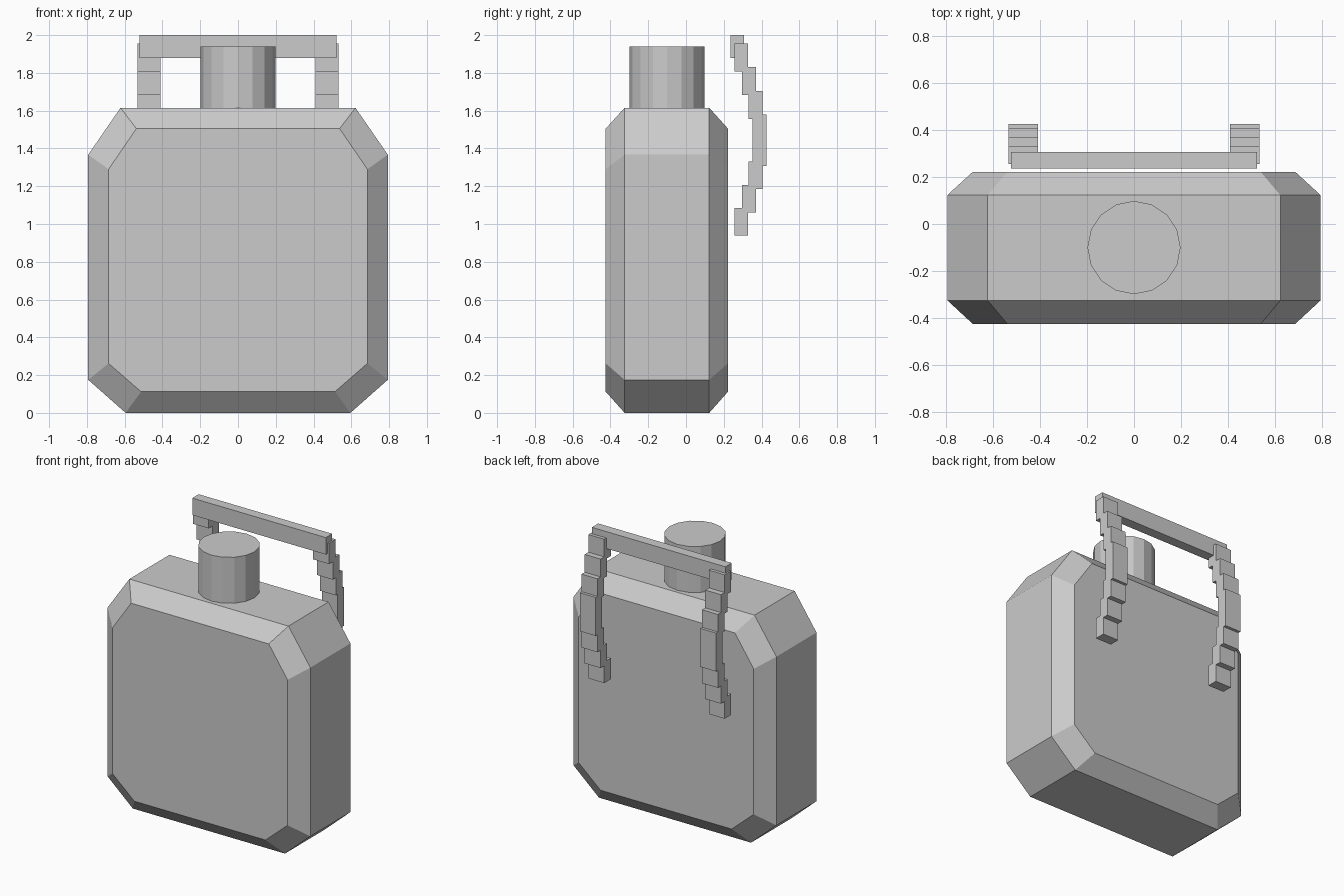
import bpy, bmesh, math

if "Cube" in bpy.data.objects:
    bpy.data.objects.remove(bpy.data.objects["Cube"])

grey = bpy.data.materials.new("light grey")
grey.diffuse_color = (0.6, 0.6, 0.6, 1)
grey.use_nodes = True
grey.node_tree.nodes["Principled BSDF"].inputs["Base Color"].default_value = grey.diffuse_color


def finish(name, bm):
    bmesh.ops.recalc_face_normals(bm, faces=bm.faces)
    mesh = bpy.data.meshes.new(name)
    bm.to_mesh(mesh)
    bm.free()
    mesh.materials.append(grey)
    ob = bpy.data.objects.new(name, mesh)
    bpy.context.collection.objects.link(ob)
    return ob


def box(bm, x0, x1, y0, y1, z0, z1):
    verts = bmesh.ops.create_cube(bm, size=1)["verts"]
    for v in verts:
        v.co.x = x1 if v.co.x > 0 else x0
        v.co.y = y1 if v.co.y > 0 else y0
        v.co.z = z1 if v.co.z > 0 else z0


def octagon(half):
    """Mirror the right half of a profile, listed bottom to top."""
    return half + [(-x, z) for x, z in reversed(half)]


# Flask body: octagonal rings, smaller at the front and back
outer = octagon([(0.595, 0), (0.793, 0.175), (0.793, 1.367), (0.622, 1.615)])
inner = octagon([(0.513, 0.112), (0.685, 0.262), (0.685, 1.29), (0.538, 1.505)])
bm = bmesh.new()
rings = [[bm.verts.new((x, y, z)) for x, z in prof]
         for y, prof in ((-0.425, inner), (-0.325, outer), (0.123, outer), (0.222, inner))]
for a, b in zip(rings, rings[1:]):
    for i in range(8):
        j = (i + 1) % 8
        bm.faces.new((a[i], a[j], b[j], b[i]))
bm.faces.new(rings[0])
bm.faces.new(rings[-1])
finish("flask_body", bm)

# Round cap
bm = bmesh.new()
bmesh.ops.create_cone(bm, cap_ends=True, segments=16, radius1=0.198, radius2=0.198, depth=0.34)
bmesh.ops.translate(bm, verts=bm.verts, vec=(0, -0.1, 1.77))
finish("cap", bm)

# Handle crossbar
bm = bmesh.new()
box(bm, -0.522, 0.522, 0.235, 0.306, 1.88, 2.0)
finish("handle_bar", bm)

# Stepped side straps: (near y, bottom z, top z)
steps = [(0.256, 1.808, 1.955), (0.297, 1.682, 1.83), (0.332, 1.557, 1.704),
         (0.352, 1.308, 1.58), (0.332, 1.185, 1.332), (0.297, 1.06, 1.206),
         (0.256, 0.938, 1.086)]
for side, name in ((-1, "left_strap"), (1, "right_strap")):
    bm = bmesh.new()
    for y, z0, z1 in steps:
        box(bm, side * 0.471 - 0.062, side * 0.471 + 0.062, y, y + 0.073, z0, z1)
    finish(name, bm)
